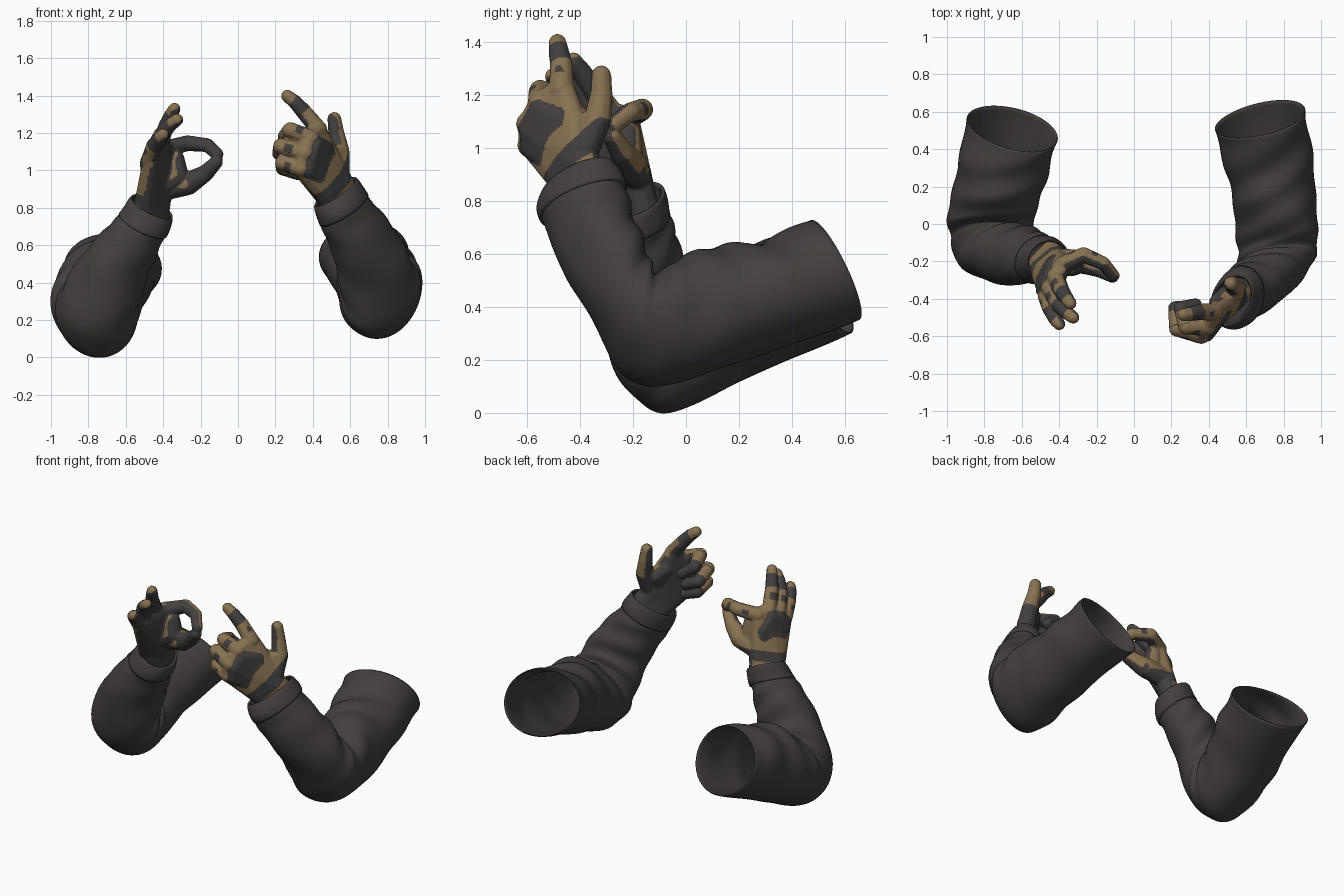
import bpy, bmesh, math
from mathutils import Vector as V

if "Cube" in bpy.data.objects:
    bpy.data.objects.remove(bpy.data.objects["Cube"])


def material(name, rgb):
    m = bpy.data.materials.new(name)
    m.diffuse_color = (*rgb, 1)
    m.use_nodes = True
    m.node_tree.nodes["Principled BSDF"].inputs["Base Color"].default_value = m.diffuse_color
    return m


CLOTH = material("charcoal cloth", (0.056, 0.049, 0.047))
DARK = material("dark glove", (0.056, 0.050, 0.049))
TAN = material("tan glove", (0.245, 0.168, 0.085))


def add_object(name, mesh, mats):
    ob = bpy.data.objects.new(name, mesh)
    bpy.context.collection.objects.link(ob)
    for m in mats:
        mesh.materials.append(m)
    return ob


# ---------- sleeves: elliptical rings fanned around the elbow crease ----------
def spline(rows, u):
    i = min(int(u), len(rows) - 2)
    f = u - i
    a, b, c, d = (rows[max(0, min(len(rows) - 1, k))] for k in (i - 1, i, i + 1, i + 2))
    return [0.5 * (2 * q + (r - p) * f + (2 * p - 5 * q + 4 * r - s) * f * f
                   + (3 * q - p - 3 * r + s) * f ** 3) for p, q, r, s in zip(a, b, c, d)]


def sleeve(name, rows, side0, side1, u0, u1, rings, grow=0.0, wrinkle=0.008, wall=0.006):
    bm = bmesh.new()
    last, segs, prev = len(rows) - 1, 48, None
    for k in range(rings + 1):
        e = k / rings
        u = u0 + (u1 - u0) * e
        q = spline(rows, u)
        inner, outer, half = V(q[:3]), V(q[3:6]), q[6]
        side = side0.lerp(side1, min(1, u / 6.5)).normalized()
        c, v = (inner + outer) / 2, (outer - inner) / 2
        ring = []
        for j in range(segs):
            th = math.tau * j / segs
            r = v * math.cos(th) + side * half * math.sin(th)
            # cloth folds, deepest on the inside of the arm
            fold = math.sin(u * 5.5 + 3 * math.sin(th + 0.4)) * (1.2 - 0.8 * math.cos(th)) / 2
            fold += 0.5 * math.sin(u * 2.3 + 3 * th) + 0.3 * math.sin(u * 4.1 - 2 * th)
            fade = min(1, (last - u) / 2.5 + 0.15) * min(1, u + 0.4)
            bulge = grow * math.sin(math.pi * min(1, max(0, e * 0.8 + 0.12))) ** 0.5
            ring.append(bm.verts.new(c + r + r.normalized() * (wrinkle * fold * fade + bulge)))
        if prev:
            for j in range(segs):
                n = (j + 1) % segs
                bm.faces.new((prev[j], prev[n], ring[n], ring[j]))
        prev = ring
    bmesh.ops.recalc_face_normals(bm, faces=bm.faces)
    for f in bm.faces:
        f.smooth = True
    me = bpy.data.meshes.new(name)
    bm.to_mesh(me)
    bm.free()
    ob = add_object(name, me, [CLOTH])
    mod = ob.modifiers.new("wall", 'SOLIDIFY')
    mod.thickness = wall
    mod.offset = -1


# each row: crease-side point, elbow-side point, half width
RIGHT = [
    (.67, .47, .73, .68, .65, .35, .247), (.70, .28, .65, .74, .40, .26, .235),
    (.72, .12, .625, .78, .14, .17, .225), (.75, -.02, .585, .785, -.06, .11, .228),
    (.73, -.11, .52, .80, -.22, .15, .222), (.70, -.14, .55, .79, -.31, .29, .21),
    (.66, -.165, .64, .72, -.43, .50, .188), (.60, -.205, .76, .62, -.51, .66, .162),
    (.56, -.24, .86, .55, -.55, .765, .138), (.54, -.28, .93, .50, -.535, .84, .122)]
LEFT = [
    (-.66, .40, .67, -.64, .62, .30, .25), (-.695, .24, .64, -.71, .36, .19, .24),
    (-.73, .105, .59, -.76, .15, .09, .236), (-.75, .03, .51, -.78, -.04, .01, .236),
    (-.71, .01, .44, -.81, -.18, .05, .222), (-.67, .00, .48, -.79, -.28, .18, .207),
    (-.61, -.01, .575, -.69, -.32, .42, .18), (-.54, -.04, .685, -.58, -.32, .60, .15),
    (-.49, -.075, .77, -.50, -.31, .685, .128), (-.46, -.09, .845, -.46, -.29, .765, .115)]
for tag, rows, s0, s1 in (("right", RIGHT, V((.98, .2, .03)), V((.84, .1, .5))),
                          ("left", LEFT, V((.97, -.22, -.03)), V((.88, .1, -.42)))):
    sleeve(tag + "_sleeve", rows, s0, s1, 0, 8.9, 72)
    sleeve(tag + "_cuff", rows, s0, s1, 7.75, 9, 10, grow=0.014, wrinkle=0.003, wall=0.012)


# ---------- gloves: rounded hulls fused by a remesh ----------
def hull(bm, balls):
    tmp = bmesh.new()
    for p, r in balls:
        res = bmesh.ops.create_icosphere(tmp, subdivisions=2, radius=r)
        bmesh.ops.translate(tmp, verts=res["verts"], vec=p)
    res = bmesh.ops.convex_hull(tmp, input=tmp.verts)
    junk = {g for g in res["geom_interior"] + res["geom_unused"] if isinstance(g, bmesh.types.BMVert)}
    bmesh.ops.delete(tmp, geom=list(junk), context='VERTS')
    bmesh.ops.recalc_face_normals(tmp, faces=tmp.faces)
    me = bpy.data.meshes.new("piece")
    tmp.to_mesh(me)
    tmp.free()
    bm.from_mesh(me)
    bpy.data.meshes.remove(me)


def closest(p, a, b):
    d = b - a
    t = max(0, min(1, (p - a).dot(d) / d.length_squared))
    return (p - a - d * t).length, t


def glove(name, wrist, fingers, radii, thumb, thumb_radii, back, curl, curled, pinch, strip, extra):
    wrist = [V(w) for w in wrist]
    fingers = [[V(p) for p in f] for f in fingers]
    thumb = [V(p) for p in thumb]
    back, curl = V(back).normalized(), V(curl)
    pinch = V(pinch).normalized() if pinch else None
    wc = (wrist[0] + wrist[1]) / 2
    fwd = ((fingers[1][0] + fingers[2][0]) / 2 - wc)
    length = fwd.length
    fwd.normalize()
    wr = 0.064
    chains = [(f, radii) for f in fingers] + [(thumb, thumb_radii)]
    bm = bmesh.new()
    hull(bm, [(w - fwd * 0.08, wr) for w in wrist] + [(w + fwd * 0.02, wr) for w in wrist])
    # palm
    hull(bm, [(w, wr) for w in wrist] + [(f[0] - back * 0.008, 0.047) for f in fingers]
         + [(thumb[0].lerp(fingers[0][0], 0.3), 0.045)])
    hull(bm, [(thumb[0], 0.055), (thumb[1], thumb_radii[1]), (fingers[0][0].lerp(wc, 0.45), 0.035)])
    # soft flesh between thumb and palm
    hull(bm, [(V(p), r) for *p, r in extra] + [(wc + fwd * 0.08, 0.05)])
    # fingers and thumb
    for pts, rad in chains:
        for i in range(len(pts) - 1):
            hull(bm, [(pts[i], rad[i]), (pts[i + 1], rad[i + 1])])
    # padded knuckle guard over the back of the hand
    pr = 0.038
    pad = [(f[0].lerp(wc, 0.1 if k else 0.32) + back * 0.022, f[0].lerp(wc, 0.42) + back * 0.018)
           for k, f in enumerate(fingers)]
    for k in range(3):
        hull(bm, [(p, pr) for ab in pad[k:k + 2] for p in ab])
    # denser guard lines used only to decide its colour
    lines = [tuple(a.lerp(b, s / 3) for a, b in zip(pad[k], pad[k + 1])) for k in range(3) for s in range(4)]
    me = bpy.data.meshes.new(name)
    bm.to_mesh(me)
    bm.free()
    src = add_object(name + "_source", me, [])
    mod = src.modifiers.new("fuse", 'REMESH')
    mod.mode = 'VOXEL'
    mod.voxel_size = 0.006
    mod = src.modifiers.new("soften", 'SMOOTH')
    mod.factor = 0.5
    mod.iterations = 5
    dg = bpy.context.evaluated_depsgraph_get()
    out = bpy.data.meshes.new_from_object(src.evaluated_get(dg))
    bpy.data.objects.remove(src)
    out.materials.clear()
    add_object(name, out, [DARK, TAN])

    # tan panels on the back of the hand and fingers, dark elsewhere
    def is_tan(p, n):
        best = (9, 0, 0, 0)
        for c, (pts, rad) in enumerate(chains):
            for i in range(len(pts) - 1):
                d, t = closest(p, pts[i], pts[i + 1])
                best = min(best, (d - rad[i] * (1 - t) - rad[i + 1] * t, c, i, t))
        gap, c, i, t = best
        along = (p - wc).dot(fwd) / length
        facing = n.dot(back)
        if facing > -0.1 and min(closest(p, *ab)[0] for ab in lines) - pr < 0.006:
            return False
        if gap < 0.008 and not (c == 4 and i == 0):
            outer = n.dot((p - curl).normalized())
            if pinch and c in (0, 4):
                outer = n.dot(pinch)
                spot = (c == 0 and (i == 0 and 0.45 < t < 0.8 or i == 1 and 0.3 < t < 0.6))
                return outer > 0.2 and not (spot and outer > 0.75)
            if c == 4:
                return outer > 0.1
            if i == 2:
                return c not in curled and t > 0.3 and outer > (0.2 if pinch else -0.3)
            if i == 1:
                return c in curled and outer > 0.1 and 0.1 < t < 0.8
            return outer > 0.1 and not (0.45 < t < 0.8 and outer > 0.86)
        if along < 0.26:
            return along < strip and facing > 0.2
        return facing > (-0.4 if along > 0.36 else 0.0)
    for f in out.polygons:
        f.material_index = int(is_tan(f.center, f.normal))
        f.use_smooth = True


# pointing hand with three curled fingers and a raised thumb
glove("right_glove", [(.555, -.38, .93), (.47, -.45, .87)],
      [[(.43, -.47, 1.22), (.355, -.47, 1.31), (.305, -.48, 1.365), (.263, -.485, 1.398)],
       [(.39, -.55, 1.17), (.28, -.55, 1.215), (.25, -.45, 1.18), (.33, -.43, 1.12)],
       [(.36, -.595, 1.09), (.23, -.56, 1.13), (.22, -.45, 1.09), (.31, -.44, 1.05)],
       [(.34, -.59, 1.01), (.24, -.56, 1.04), (.24, -.46, 1.01), (.32, -.45, .98)]],
      (.048, .044, .039, .034),
      [(.54, -.38, 1.0), (.545, -.335, 1.1), (.525, -.32, 1.2), (.515, -.32, 1.275)],
      (.058, .053, .044, .038), (.68, -.65, -.04), (.34, -.43, 1.1), (1, 2, 3), None, -0.02,
      [(.45, -.42, 1.12, .05), (.49, -.38, 1.08, .05)])

# hand with thumb and first finger closed into a ring
glove("left_glove", [(-.425, -.17, .80), (-.495, -.24, .82)],
      [[(-.385, -.22, 1.115), (-.27, -.165, 1.145), (-.165, -.21, 1.135), (-.11, -.275, 1.085)],
       [(-.42, -.28, 1.13), (-.385, -.36, 1.235), (-.358, -.40, 1.295), (-.34, -.425, 1.328)],
       [(-.45, -.34, 1.11), (-.41, -.42, 1.19), (-.365, -.47, 1.24), (-.325, -.50, 1.27)],
       [(-.47, -.38, 1.06), (-.45, -.45, 1.13), (-.42, -.51, 1.17), (-.40, -.535, 1.19)]],
      (.047, .043, .038, .034),
      [(-.38, -.19, .90), (-.265, -.205, .93), (-.18, -.24, .98), (-.115, -.28, 1.045)],
      (.06, .064, .048, .036), (-.89, .39, .25), (-.24, -.36, 1.04), (), (.15, .9, .35), 0.06,
      [(-.335, -.22, 1.06, .05), (-.32, -.22, .97, .058)])
